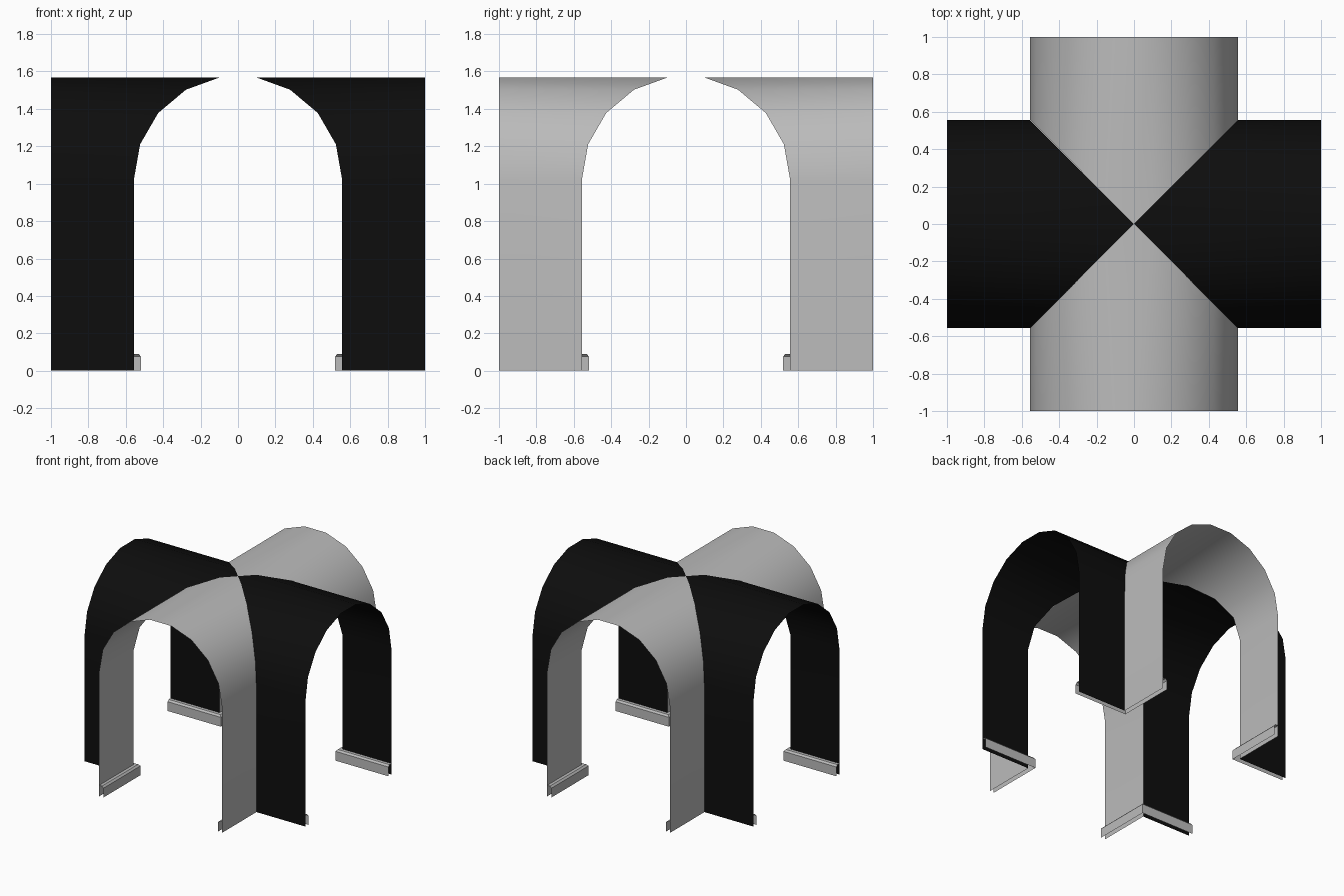
import bpy
import math
from mathutils import Matrix

cube = bpy.data.objects.get("Cube")
if cube:
    bpy.data.objects.remove(cube, do_unlink=True)

HALF = 0.557      # half width of each arch
SPRING = 1.02     # height where the arch begins
STEPS = 9         # arch segments


def material(name, value):
    mat = bpy.data.materials.new(name)
    mat.use_nodes = True
    colour = (value, value, value, 1)
    mat.diffuse_color = colour
    mat.node_tree.nodes["Principled BSDF"].inputs["Base Color"].default_value = colour
    return mat


grey = material("light_grey", 0.5)
black = material("black", 0.004)


def mitred_sheet(name, profile, mat, turn, smooth=False):
    """Sweep a (side, height) profile outwards from the diagonal mitre."""
    verts, faces = [], []
    for s, z in profile:
        verts += [(s, -1, z), (s, -abs(s), z)]
    for i in range(len(profile) - 1):
        a = 2 * i
        faces.append((a, a + 2, a + 3, a + 1))
    mesh = bpy.data.meshes.new(name)
    mesh.from_pydata(verts, [], faces)
    mesh.transform(Matrix.Rotation(turn, 4, "Z"))
    mesh.validate()
    mesh.materials.append(mat)
    obj = bpy.data.objects.new(name, mesh)
    bpy.context.collection.objects.link(obj)
    if smooth:
        bpy.ops.object.select_all(action="DESELECT")
        obj.select_set(True)
        bpy.context.view_layer.objects.active = obj
        bpy.ops.object.shade_smooth_by_angle(angle=math.radians(30))
    return obj


# Arch profile: straight wall, faceted half circle with a flat crown, straight wall
left_half = [(-HALF, 0)]
for i in range(STEPS // 2 + 1):
    a = math.pi * i / STEPS
    left_half.append((-HALF * math.cos(a), SPRING + HALF * math.sin(a)))
crown = [(0, left_half[-1][1])]
arch = left_half + crown + [(-s, z) for s, z in reversed(left_half)]

# Skirting profile: ledge, chamfer and upright face inside the wall foot
skirting = [(-HALF, 0.09), (-0.532, 0.09), (-0.519, 0.076), (-0.519, 0)]
skirting_mirrored = [(-s, z) for s, z in reversed(skirting)]

# Four vault bays meeting on the diagonals, each with two skirtings
for k, side in enumerate(("front", "left", "back", "right")):
    turn = k * math.pi / 2
    mitred_sheet(side + "_vault", arch, black if k % 2 else grey, turn, True)
    mitred_sheet(side + "_skirting_a", skirting, grey, turn)
    mitred_sheet(side + "_skirting_b", skirting_mirrored, grey, turn)
